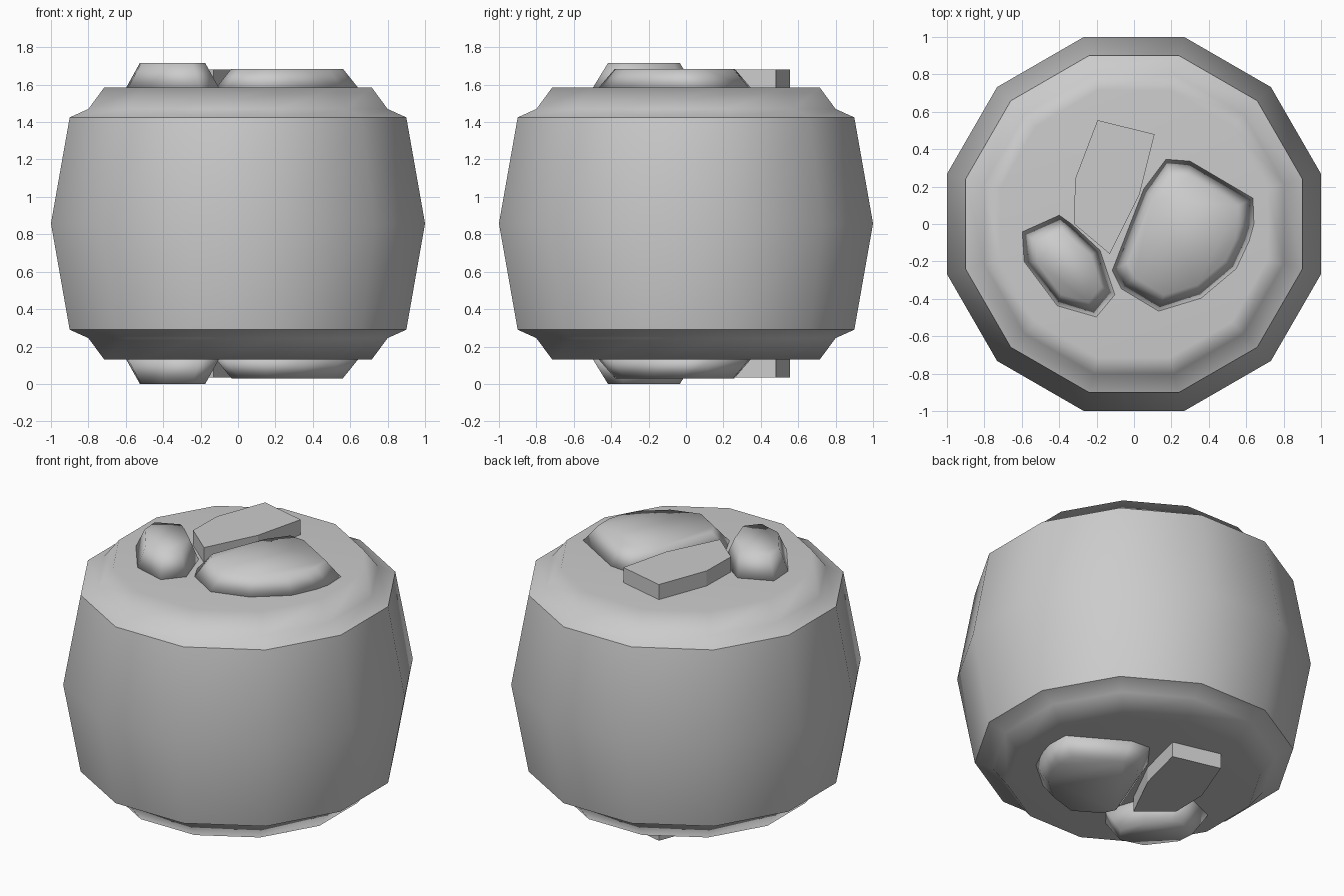
import bpy, bmesh
from math import cos, sin, pi, radians

if "Cube" in bpy.data.objects:
    bpy.data.objects.remove(bpy.data.objects["Cube"])

HEIGHT = 1.715          # full height; the model mirrors about its middle
SIDES = 12


def finish(name, bm, smooth):
    bmesh.ops.recalc_face_normals(bm, faces=bm.faces)
    for f in bm.faces:
        f.smooth = smooth
    mesh = bpy.data.meshes.new(name)
    bm.to_mesh(mesh)
    bm.free()
    obj = bpy.data.objects.new(name, mesh)
    bpy.context.collection.objects.link(obj)
    return obj


def loft(bm, rings):
    """Bridge equal-length rings of points and cap both ends."""
    loops = [[bm.verts.new(p) for p in ring] for ring in rings]
    n = len(loops[0])
    for a, b in zip(loops, loops[1:]):
        for i in range(n):
            j = (i + 1) % n
            bm.faces.new((a[i], a[j], b[j], b[i]))
    bm.faces.new(loops[0][::-1])
    bm.faces.new(loops[-1])
    return loops


# Barrel body: 12-sided, profile given as flat-to-centre distance and height
lower = [(0.715, 0.13), (0.80, 0.245), (0.90, 0.29)]
profile = lower + [(1.0, HEIGHT / 2)] + [(r, HEIGHT - z) for r, z in lower[::-1]]
bm = bmesh.new()
rings = []
for r, z in profile:
    rad = r / cos(pi / SIDES)
    rings.append([(rad * cos(radians(15 + 30 * i)), rad * sin(radians(15 + 30 * i)), z)
                  for i in range(SIDES)])
loops = loft(bm, rings)
# Hard edge where the wall meets the rim
for k in (2, 4):
    for i in range(SIDES):
        bm.edges.get((loops[k][i], loops[k][(i + 1) % SIDES])).smooth = False
body = finish("barrel_body", bm, True)
weighted = body.modifiers.new("weighted_normals", 'WEIGHTED_NORMAL')
weighted.keep_sharp = True

# Raised lumps: outline, top height, top-face scale, smooth shading
lumps = {
    "small_stone": ([(-0.60, -0.04), (-0.40, 0.05), (-0.33, 0.0), (-0.18, -0.14),
                     (-0.10, -0.38), (-0.20, -0.50), (-0.41, -0.44), (-0.59, -0.20)],
                    1.715, 0.70, True),
    "large_stone": ([(0.17, 0.35), (0.30, 0.34), (0.64, 0.14), (0.645, 0.0),
                     (0.62, -0.09), (0.55, -0.24), (0.36, -0.40), (0.13, -0.47),
                     (-0.07, -0.35), (-0.12, -0.25), (0.05, 0.19)],
                    1.685, 0.78, True),
    "flat_block": ([(-0.195, 0.555), (0.11, 0.48), (0.03, 0.16), (-0.13, -0.16),
                    (-0.32, 0.0), (-0.315, 0.24)],
                   1.682, 1.0, False),
}
for name, (outline, top, scale, smooth) in lumps.items():
    xs, ys = zip(*outline)
    cx, cy = (min(xs) + max(xs)) / 2, (min(ys) + max(ys)) / 2
    # Same lump on the lid and mirrored onto the base
    for place in ("top", "bottom"):
        flip = (lambda z: z) if place == "top" else (lambda z: HEIGHT - z)
        bm = bmesh.new()
        loft(bm, [[(x, y, flip(1.58)) for x, y in outline],
                  [(cx + (x - cx) * scale, cy + (y - cy) * scale, flip(top))
                   for x, y in outline]])
        finish(f"{name}_{place}", bm, smooth)
